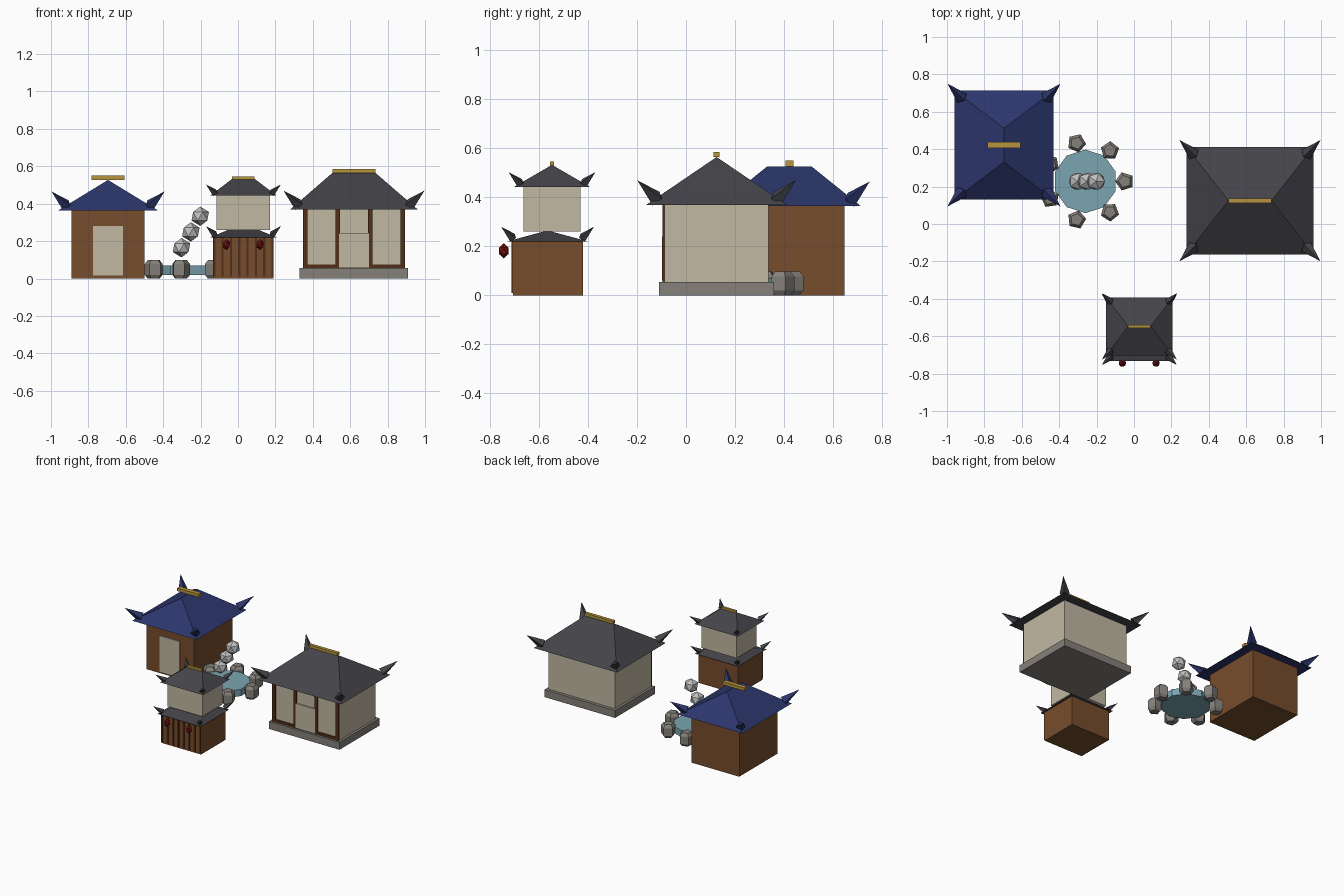
import bpy, bmesh
from math import sin, cos, tau, pi
from mathutils import Vector

old = bpy.data.objects.get("Cube")
if old:
    bpy.data.objects.remove(old, do_unlink=True)


def material(name, *srgb):
    mat = bpy.data.materials.new(name)
    mat.use_nodes = True
    color = [(c / 255) ** 2.2 for c in srgb] + [1]
    mat.diffuse_color = color
    mat.node_tree.nodes["Principled BSDF"].inputs["Base Color"].default_value = color
    return mat


wood = material("warm wood", 118, 78, 48)
dark_wood = material("dark wood", 84, 50, 30)
plaster = material("plaster", 192, 183, 162)
blue = material("blue tile", 48, 57, 108)
slate = material("slate tile", 70, 69, 74)
gold = material("gold", 182, 148, 64)
stone = material("stone", 132, 128, 122)
water = material("water", 122, 163, 176)
red = material("lantern red", 118, 26, 24)
mist = material("pale mist", 190, 190, 190)


def finish(name, bm, mat):
    bmesh.ops.recalc_face_normals(bm, faces=bm.faces)
    mesh = bpy.data.meshes.new(name)
    bm.to_mesh(mesh)
    bm.free()
    mesh.materials.append(mat)
    obj = bpy.data.objects.new(name, mesh)
    bpy.context.collection.objects.link(obj)
    return obj


def box(name, mat, x, y, z):
    """Box from (min, max) ranges."""
    bm = bmesh.new()
    bmesh.ops.create_cube(bm, size=1)
    for v in bm.verts:
        v.co = [r[0] + (c + 0.5) * (r[1] - r[0]) for c, r in zip(v.co, (x, y, z))]
    return finish(name, bm, mat)


def around(center, half):
    return center - half, center + half


def ball(name, mat, center, radius, stretch=1):
    bm = bmesh.new()
    bmesh.ops.create_icosphere(bm, subdivisions=1, radius=radius)
    for v in bm.verts:
        v.co.z *= stretch
        v.co += Vector(center)
    return finish(name, bm, mat)


def lathe(name, mat, center, profile, sides, turn=0):
    """Flat-sided solid from a (radius, height) profile."""
    bm = bmesh.new()
    rings = [[bm.verts.new((center[0] + r * cos(turn + tau * i / sides),
                            center[1] + r * sin(turn + tau * i / sides), z))
              for i in range(sides)] for r, z in profile]
    for low, high in zip(rings, rings[1:]):
        for i in range(sides):
            j = (i + 1) % sides
            bm.faces.new((low[i], low[j], high[j], high[i]))
    bm.faces.new(rings[0])
    bm.faces.new(rings[-1])
    return finish(name, bm, mat)


def horn(name, mat, base, tip, radius):
    axis = Vector(tip) - Vector(base)
    bm = bmesh.new()
    bmesh.ops.create_cone(bm, cap_ends=True, segments=4, radius1=radius,
                          radius2=0, depth=axis.length)
    turn = axis.to_track_quat("Z", "Y").to_matrix()
    for v in bm.verts:
        v.co = turn @ v.co + (Vector(base) + Vector(tip)) / 2
    return finish(name, bm, mat)


def hip_roof(name, mat, cx, cy, hx, hy, eave, top, ridge, along_y, scale):
    """Hipped roof with a flat underside and four upturned corner horns."""
    bm = bmesh.new()
    corners = [bm.verts.new((cx + sx * hx, cy + sy * hy, eave))
               for sx, sy in ((-1, -1), (1, -1), (1, 1), (-1, 1))]
    ends = [bm.verts.new((cx + (0 if along_y else s * ridge),
                          cy + (s * ridge if along_y else 0), top)) for s in (-1, 1)]
    a, b, c, d = corners
    e, f = ends
    bm.faces.new((a, b, c, d))
    if along_y:
        faces = ((a, b, e), (b, c, f, e), (c, d, f), (d, a, e, f))
    else:
        faces = ((a, b, f, e), (b, c, f), (c, d, e, f), (d, a, e))
    for face in faces:
        bm.faces.new(face)
    finish(name, bm, mat)
    for sx, side in ((-1, "right"), (1, "left")):
        for sy, end in ((-1, "front"), (1, "back")):
            x, y = cx + sx * hx, cy + sy * hy
            inner, outer = 0.04 * scale, 0.037 * scale
            horn(f"{name}_horn_{end}_{side}", mat,
                 (x - sx * inner, y - sy * inner, eave + 0.025 * scale),
                 (x + sx * outer, y + sy * outer, eave + 0.1 * scale), 0.034 * scale)


# Blue-roofed house
hx, hy = -0.695, 0.422
box("house_walls", wood, around(hx, 0.195), around(hy, 0.225), (0, 0.365))
box("house_door", plaster, around(hx, 0.081), (0.19, 0.197), (0.015, 0.28))
hip_roof("house_roof", blue, hx, hy, 0.265, 0.291, 0.365, 0.527, 0.09, True, 1)
box("house_ridge_bar", gold, around(hx, 0.088), around(hy, 0.016), (0.527, 0.55))

# Large hall
lx, ly = 0.62, 0.125
box("hall_plinth", stone, around(lx, 0.29), around(ly, 0.235), (0, 0.055))
box("hall_walls", plaster, around(lx, 0.272), around(ly, 0.212), (0.055, 0.37))
box("hall_sill", dark_wood, around(lx, 0.272), (-0.094, -0.087), (0.055, 0.075))
for i in range(4):
    px = lx + (i - 1.5) * 0.174
    box(f"hall_post_{i + 1}", dark_wood, around(px, 0.012), (-0.096, -0.086), (0.055, 0.37))
box("hall_door", plaster, around(lx, 0.08), (-0.097, -0.087), (0.06, 0.24))
hip_roof("hall_roof", slate, lx, ly, 0.34, 0.287, 0.37, 0.565, 0.115, False, 1)
box("hall_ridge_bar", gold, around(lx, 0.115), around(ly, 0.012), (0.565, 0.585))

# Two-storey tower
tx, ty = 0.029, -0.547
box("tower_lower_walls", wood, around(tx, 0.162), (-0.706, -0.42), (0, 0.22))
for i in range(8):
    px = tx + (i - 3.5) * 0.0445
    box(f"tower_slat_{i + 1}", dark_wood, around(px, 0.006), (-0.713, -0.705), (0.01, 0.22))
hip_roof("tower_lower_roof", slate, tx, ty - 0.018, 0.178, 0.167, 0.22, 0.265, 0.07, False, 0.6)
box("tower_upper_walls", plaster, around(tx, 0.143), around(ty, 0.117), (0.26, 0.445))
hip_roof("tower_upper_roof", slate, tx, ty, 0.178, 0.155, 0.443, 0.533, 0.06, False, 0.6)
box("tower_ridge_bar", gold, around(tx, 0.06), around(ty, 0.008), (0.53, 0.546))
for side, px in (("right", -0.062), ("left", 0.118)):
    ball(f"lantern_{side}", red, (px, -0.744, 0.182), 0.022, 1.4)

# Pond, ring of stones and rising steam
cx, cy = -0.26, 0.228
lathe("pond", water, (cx, cy), ((0.17, 0.02), (0.17, 0.07)), 10, pi / 10)
for i in range(7):
    angle = tau * i / 7
    spot = cx + 0.21 * cos(angle), cy + 0.21 * sin(angle)
    lathe(f"pond_stone_{i + 1}", stone, spot,
          ((0.034, 0), (0.051, 0.02), (0.051, 0.077), (0.034, 0.098)), 5, angle + pi)
for i in range(3):
    ball(f"steam_puff_{i + 1}", mist,
         (cx - 0.042 + 0.05 * i, cy, 0.165 + 0.084 * i), 0.052)
